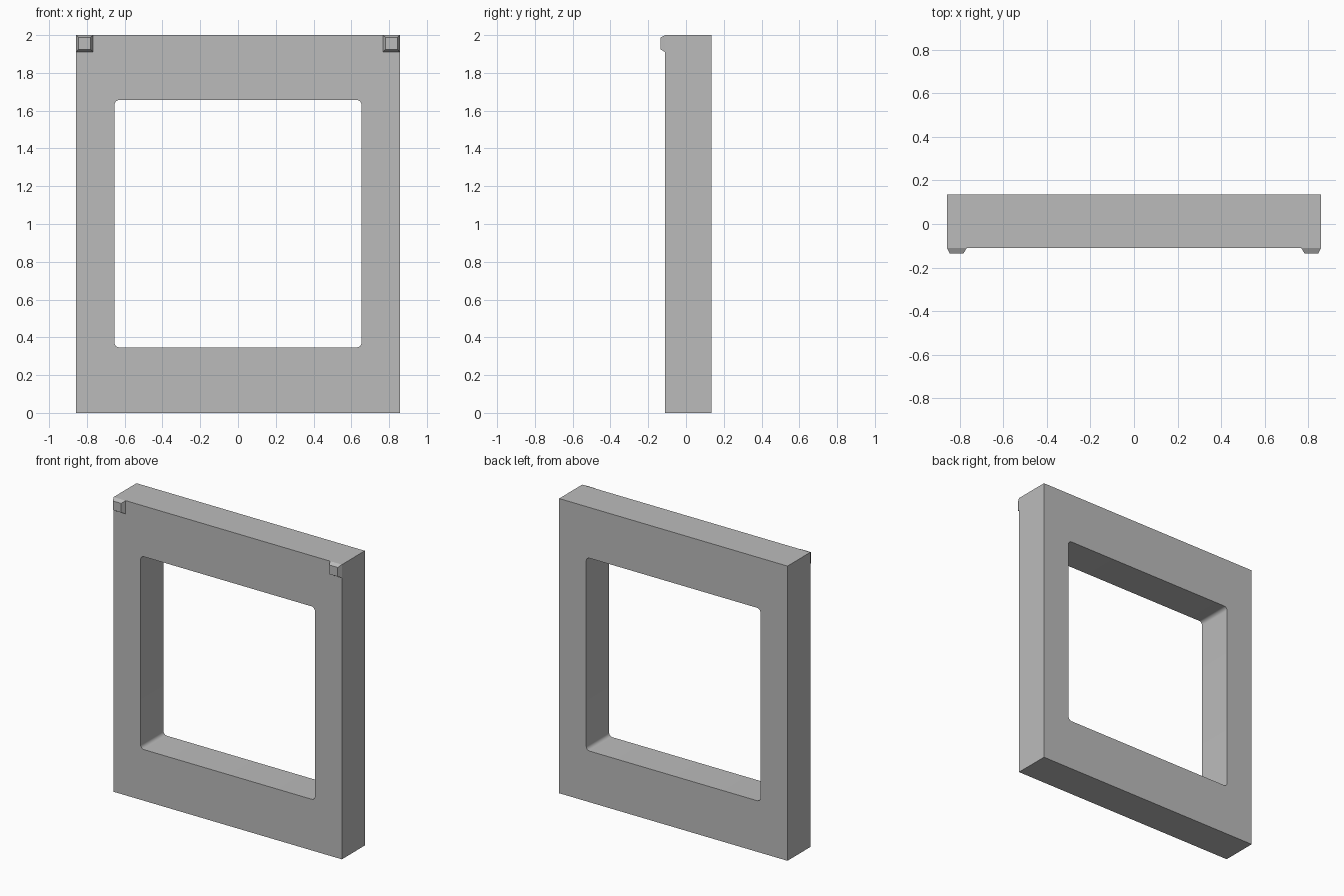
import bpy, bmesh, math

if "Cube" in bpy.data.objects:
    bpy.data.objects.remove(bpy.data.objects["Cube"])

grey = bpy.data.materials.new("plain grey")
grey.diffuse_color = (0.5, 0.5, 0.5, 1)
grey.use_nodes = True
grey.node_tree.nodes["Principled BSDF"].inputs["Base Color"].default_value = grey.diffuse_color

FRONT, BACK = -0.11, 0.136
HALF, TOP = 0.857, 2.0


def finish(bm, name):
    bmesh.ops.recalc_face_normals(bm, faces=bm.faces[:])
    mesh = bpy.data.meshes.new(name)
    bm.to_mesh(mesh)
    bm.free()
    mesh.materials.append(grey)
    obj = bpy.data.objects.new(name, mesh)
    bpy.context.collection.objects.link(obj)
    bpy.context.view_layer.objects.active = obj
    obj.select_set(True)
    bpy.ops.object.shade_smooth_by_angle(angle=math.radians(30))
    obj.select_set(False)
    return obj


def rounded_loop(half_w, z0, z1, r, steps=6):
    """Outline with rounded corners, as (x, z) points."""
    pts = []
    corners = [(half_w - r, z1 - r), (-half_w + r, z1 - r),
               (-half_w + r, z0 + r), (half_w - r, z0 + r)]
    for i, (cx, cz) in enumerate(corners):
        for s in range(steps + 1):
            a = math.pi / 2 * (i + s / steps)
            pts.append((cx + r * math.cos(a), cz + r * math.sin(a)))
    return pts


# Frame: slab with a rounded window through it
outer = [(HALF, TOP), (-HALF, TOP), (-HALF, 0), (HALF, 0)]
inner = rounded_loop(0.654, 0.347, 1.656, 0.025)
n = len(inner) // 4
bm = bmesh.new()
rings = {}
for y in (FRONT, BACK):
    o = [bm.verts.new((x, y, z)) for x, z in outer]
    w = [bm.verts.new((x, y, z)) for x, z in inner]
    rings[y] = (o, w)
    for i in range(4):
        j = (i + 1) % 4
        # Corner fan, then the straight rail to the next corner
        arc = w[i * n:(i + 1) * n]
        for a, b in zip(arc, arc[1:]):
            bm.faces.new((o[i], a, b))
        bm.faces.new((o[i], arc[-1], w[j * n], o[j]))
for f, b in zip(rings[FRONT], rings[BACK]):
    for i in range(len(f)):
        j = (i + 1) % len(f)
        bm.faces.new((f[i], f[j], b[j], b[i]))
finish(bm, "frame")

# Tapered pegs on the upper front corners
for side, name in ((-1, "left_peg"), (1, "right_peg")):
    bm = bmesh.new()
    loops = []
    for y, x0, x1, z0, z1 in ((FRONT, 0.767, HALF, 1.91, TOP),
                              (-0.136, 0.782, 0.844, 1.925, 1.987)):
        loops.append([bm.verts.new((side * x, y, z)) for x, z in
                      ((x0, z0), (x1, z0), (x1, z1), (x0, z1))])
    base, tip = loops
    bm.faces.new(tip)
    for i in range(4):
        j = (i + 1) % 4
        bm.faces.new((base[i], base[j], tip[j], tip[i]))
    # Outward orientation comes from closing the base
    bm.faces.new(base[::-1])
    finish(bm, name)
